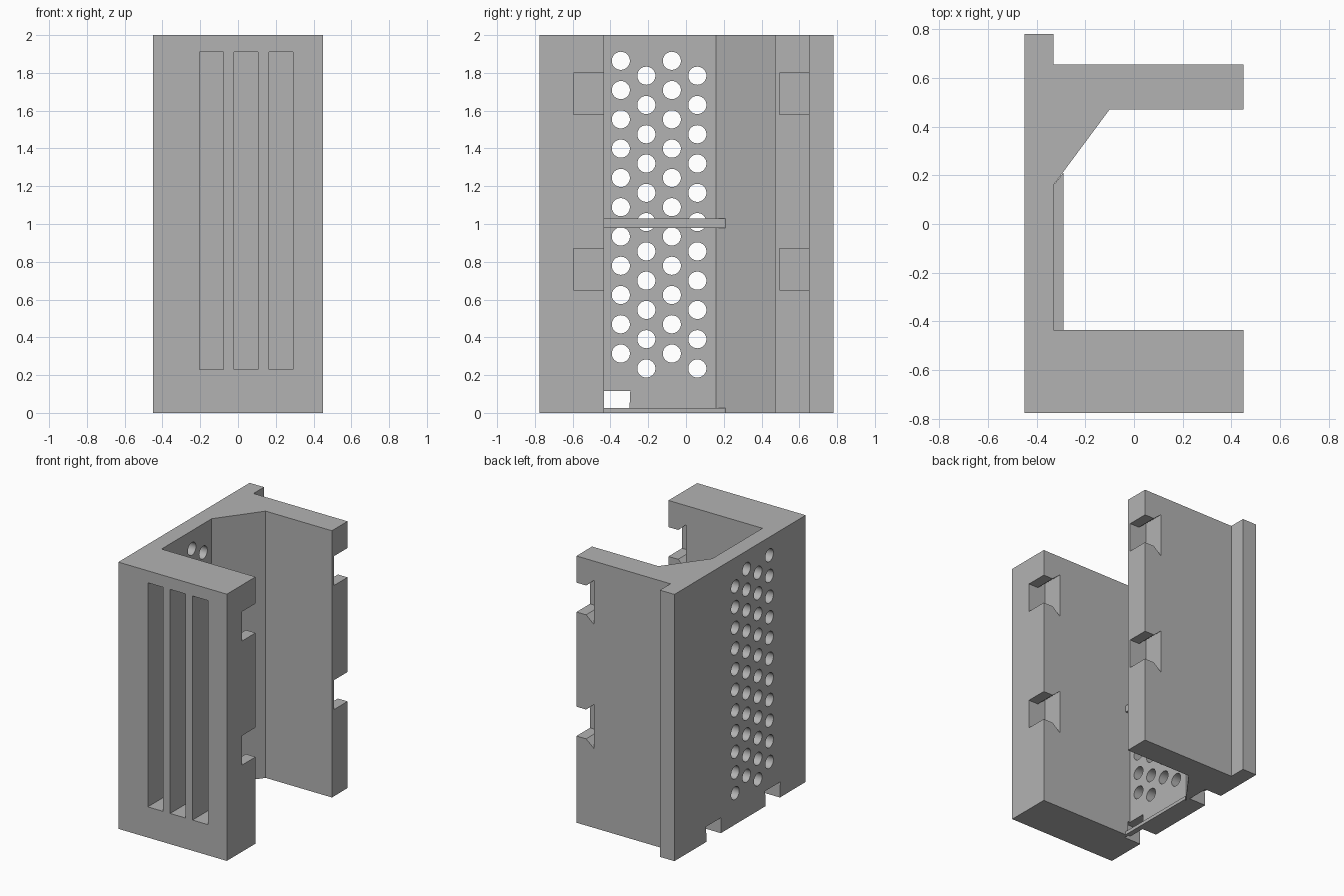
import bpy, bmesh, math

cube = bpy.data.objects.get("Cube")
if cube:
    bpy.data.objects.remove(cube, do_unlink=True)

grey = bpy.data.materials.new("plain grey")
grey.use_nodes = True
COLOUR = (0.45, 0.45, 0.45, 1)
grey.diffuse_color = COLOUR
grey.node_tree.nodes["Principled BSDF"].inputs["Base Color"].default_value = COLOUR


def prism(bm, pts, axis, lo, hi):
    """Extrude a flat outline along an axis; pts hold the other two coordinates in xyz order."""
    def place(p, d):
        c = list(p)
        c.insert("xyz".index(axis), d)
        return c
    ends = [[bm.verts.new(place(p, d)) for p in pts] for d in (lo, hi)]
    n = len(pts)
    bm.faces.new(ends[0])
    bm.faces.new(ends[1][::-1])
    for i in range(n):
        j = (i + 1) % n
        bm.faces.new((ends[0][j], ends[0][i], ends[1][i], ends[1][j]))


def box_outline(a0, a1, b0, b1):
    return [(a0, b0), (a1, b0), (a1, b1), (a0, b1)]


def finish(bm, name):
    bmesh.ops.recalc_face_normals(bm, faces=bm.faces)
    mesh = bpy.data.meshes.new(name)
    bm.to_mesh(mesh)
    bm.free()
    mesh.materials.append(grey)
    obj = bpy.data.objects.new(name, mesh)
    bpy.context.collection.objects.link(obj)
    return obj


# Channel body: back panel, two side walls, inner chamfer and rear lip
bm = bmesh.new()
prism(bm, [(-.45, -.775), (.45, -.775), (.45, -.435), (-.33, -.435), (-.33, .16),
           (-.1, .47), (.45, .47), (.45, .655), (-.33, .655), (-.33, .78), (-.45, .78)],
      "z", 0, 2)
body = finish(bm, "channel_body")

cut = bmesh.new()
# Long blind slots in the front wall
for x in (-.205, -.02, .165):
    prism(cut, box_outline(x, x + .127, .23, 1.91), "y", -.9, -.535)

# Flared clip notches along the open edges of both walls
for y0, y1 in ((-.595, -.4), (.495, .7)):
    for z in (.76, 1.69):
        h, f = .11, .165
        prism(cut, [(.5, z - h), (.5, z + h), (.37, z + h), (.305, z + f),
                    (.305, z - f), (.37, z - h)], "y", y0, y1)

# Clip notches under the back panel
for y in (-.385, .315):
    prism(cut, [(y - .08, -.1), (y + .08, -.1), (y + .09, .115), (y - .09, .115)],
          "x", -.6, -.31)

# Staggered ventilation holes
SIDES, RADIUS, PITCH = 32, .048, .155
ring = [(RADIUS * math.cos(math.tau * i / SIDES), RADIUS * math.sin(math.tau * i / SIDES))
        for i in range(SIDES)]
for col in range(4):
    y = -.345 + .135 * col
    for row in range(11):
        z = (.235 if col % 2 else .314) + PITCH * row
        prism(cut, [(y + a, z + b) for a, b in ring], "x", -.6, -.25)
cutter = finish(cut, "cutter")
cutter.hide_render = True

mod = body.modifiers.new("openings", "BOOLEAN")
mod.operation = "DIFFERENCE"
mod.solver = "EXACT"
mod.object = cutter
bpy.ops.object.select_all(action="DESELECT")
bpy.context.view_layer.objects.active = body
body.select_set(True)
bpy.ops.object.modifier_apply(modifier=mod.name)
bpy.data.objects.remove(cutter, do_unlink=True)
bpy.ops.object.shade_smooth_by_angle(angle=math.radians(30))

# Thin ribs across the inside of the panel
for name, z0, z1 in (("bottom_rib", 0, .025), ("middle_rib", .98, 1.03)):
    bm = bmesh.new()
    prism(bm, [(-.33, -.435), (-.29, -.435), (-.29, .21), (-.33, .16)], "z", z0, z1)
    finish(bm, name)
